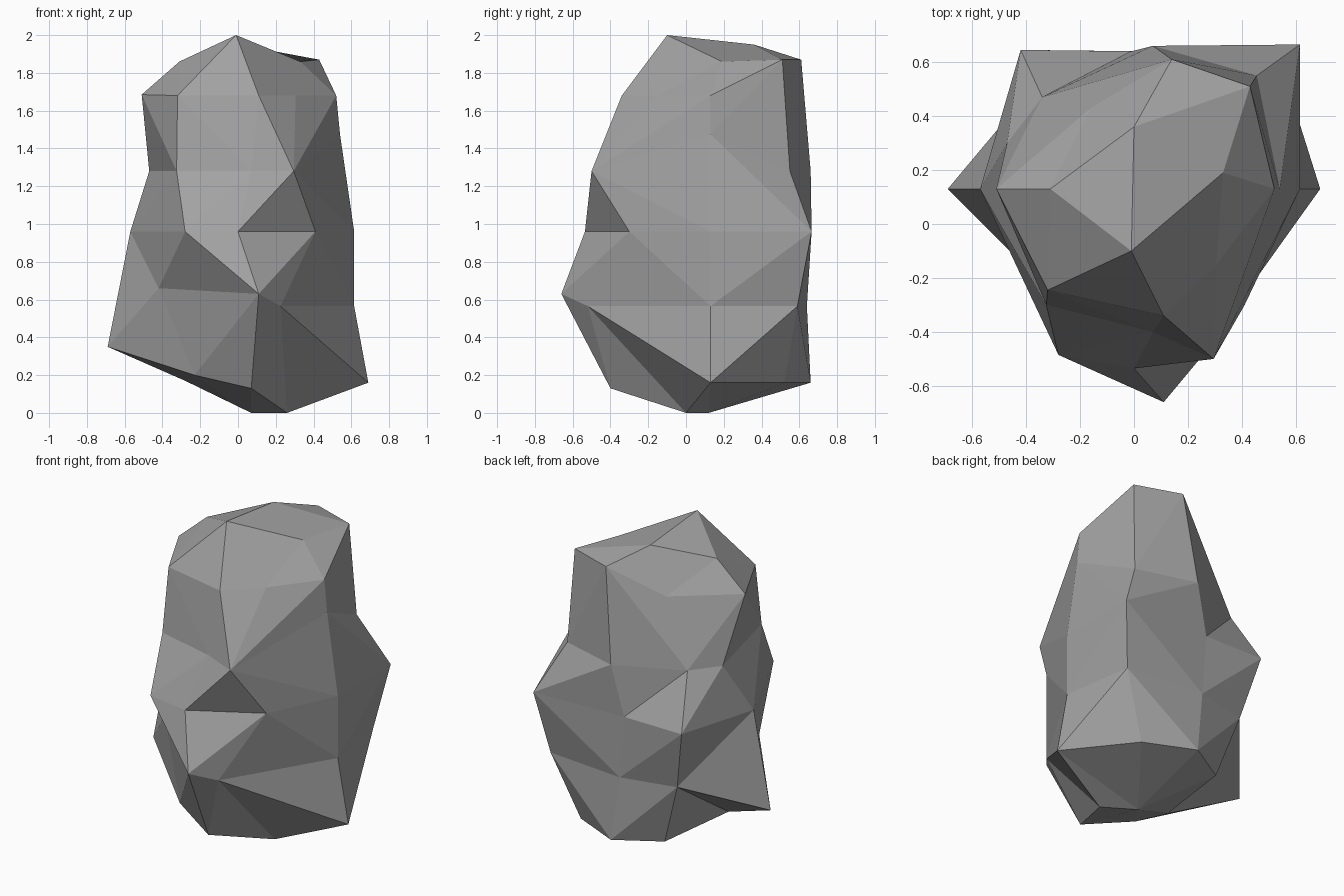
import bpy
import bmesh
from mathutils import Vector

default_cube = bpy.data.objects.get("Cube")
if default_cube:
    bpy.data.objects.remove(default_cube, do_unlink=True)


def make_material(name, color):
    material = bpy.data.materials.new(name)
    material.use_nodes = True
    material.diffuse_color = color
    shader = next(n for n in material.node_tree.nodes if n.type == "BSDF_PRINCIPLED")
    shader.inputs["Base Color"].default_value = color
    shader.inputs["Roughness"].default_value = 0.9
    return material


# Eight-sided cross-sections, counterclockwise from the +x side
foot = [(.69, .13, .16), (.38, .52, .16), (.07, .66, .16), (-.2, .5, .16),
        (-.28, -.03, .17), (-.23, -.26, .2), (.07, -.4, .13), (.26, 0, 0)]
lower = [(.615, .13, .565), (.545, .59, .565), (.02, .64, .565), (-.33, .56, .565),
         (-.69, .13, .35), (-.42, -.14, .66), (.11, -.66, .63), (.225, -.52, .565)]
middle = [(.615, .13, .96), (.615, .665, .96), (-.01, .64, .96), (-.42, .645, .96),
          (-.57, .13, .96), (-.28, -.485, .96), (0, -.535, .96), (.41, -.3, .96)]
upper = [(.54, .13, 1.475), (.455, .55, 1.28), (.07, .66, 1.28), (-.34, .47, 1.28),
         (-.47, .3, 1.28), (-.325, -.3, 1.28), (.07, -.4, 1.28), (.295, -.5, 1.28)]
shoulder = [(.52, .13, 1.68), (.43, .51, 1.87), (.14, .61, 1.87), (-.16, .43, 1.69),
            (-.51, .13, 1.685), (-.32, -.245, 1.68), (.11, -.34, 1.68), (.305, -.15, 1.68)]

bm = bmesh.new()
sections = (foot, lower, middle, upper, shoulder)
rings = [[bm.verts.new(point) for point in section] for section in sections]


def add_panel(a, b, c, d, fold=None):
    """Split a side panel along a chosen fold, or along the outward-bulging one."""
    if fold is None:
        normal = (c.co - a.co).cross(d.co - b.co)
        bulge = (a.co + c.co - b.co - d.co).dot(normal)
        fold = "rising" if bulge > 0 else "falling"
    if fold == "rising":
        triangles = (a, b, c), (a, c, d)
    else:
        triangles = (a, b, d), (b, c, d)
    for triangle in triangles:
        bm.faces.new(triangle)


# Sides, with a few deliberate folds around the spur and the back hollow
folds = {(0, 3): "falling", (0, 4): "falling", (1, 3): "rising",
         (1, 4): "falling", (2, 2): "rising"}
for level, (below, above) in enumerate(zip(rings, rings[1:])):
    for side in range(len(below)):
        following = (side + 1) % len(below)
        add_panel(below[side], below[following], above[following], above[side],
                  folds.get((level, side)))

# Underside
base = bm.verts.new((.07, .12, 0))
for side, corner in enumerate(rings[0]):
    bm.faces.new((base, rings[0][(side + 1) % len(rings[0])], corner))

# Crown facets
peak = bm.verts.new((-.01, -.1, 2))
ridge = bm.verts.new((0, .36, 1.95))
right_brow = bm.verts.new((.33, .19, 1.86))
left_brow = bm.verts.new((-.31, .13, 1.86))
east, north_east, north, north_west, west, south_west, south, south_east = rings[-1]
for facet in (
    (west, south_west, left_brow),
    (south_west, peak, left_brow),
    (south_west, south, peak),
    (south, south_east, right_brow, peak),
    (south_east, east, right_brow),
    (east, north_east, right_brow),
    (right_brow, north_east, ridge, peak),
    (north_east, north, ridge),
    (ridge, north, north_west, left_brow),
    (left_brow, north_west, west),
    (peak, ridge, left_brow),
):
    bm.faces.new(facet)

bmesh.ops.recalc_face_normals(bm, faces=bm.faces)
mesh = bpy.data.meshes.new("boulder")
bm.to_mesh(mesh)
bm.free()

boulder = bpy.data.objects.new("boulder", mesh)
bpy.context.collection.objects.link(boulder)
mesh.materials.append(make_material("stone grey", (.36, .36, .36, 1)))
